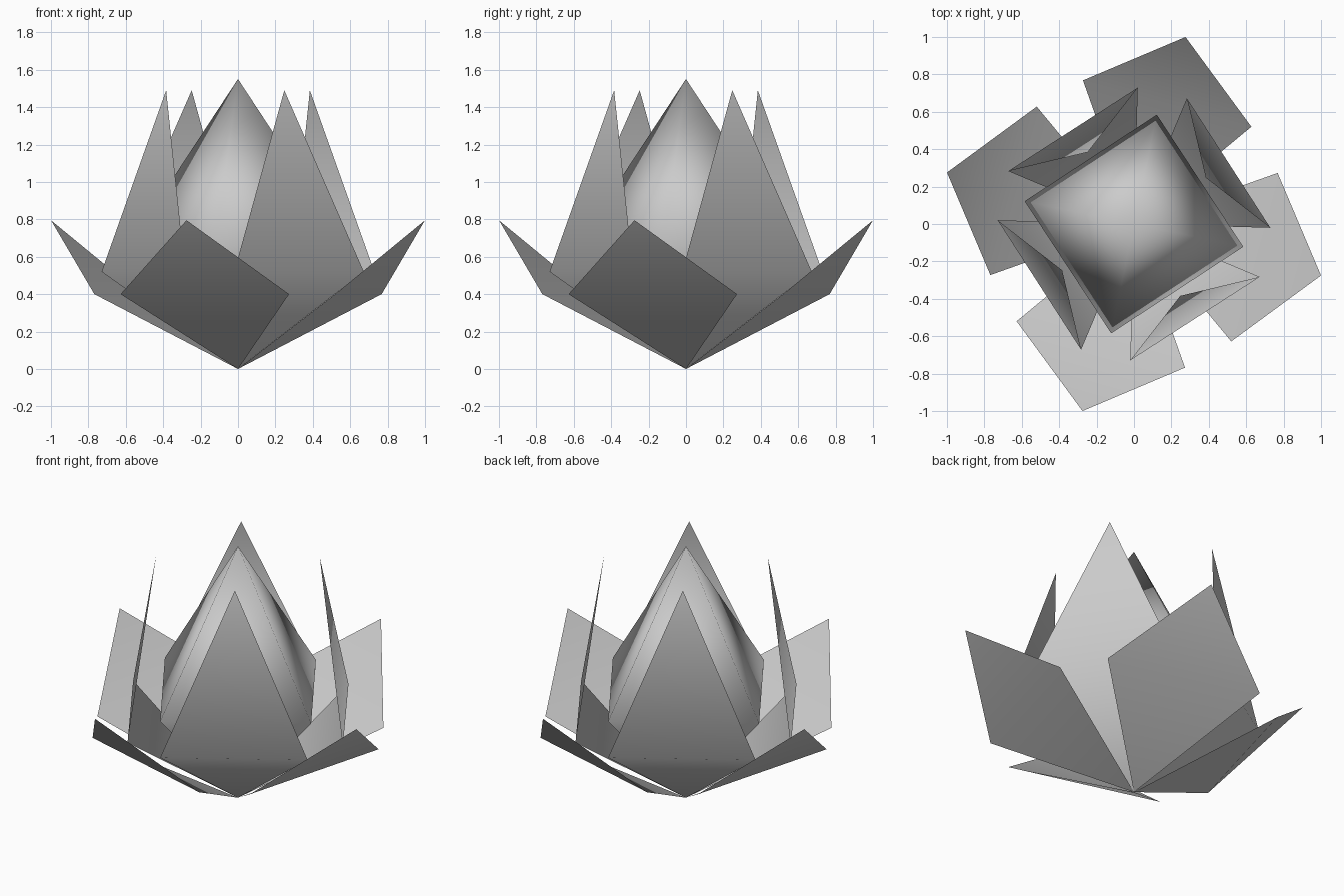
import bpy
import bmesh
from math import radians, cos, sin
from mathutils import Matrix

cube = bpy.data.objects.get("Cube")
if cube:
    bpy.data.objects.remove(cube, do_unlink=True)

# One plain grey for the whole flower
grey = bpy.data.materials.new("light_grey")
grey.use_nodes = True
colour = (0.6, 0.6, 0.6, 1.0)
grey.diffuse_color = colour
grey.node_tree.nodes["Principled BSDF"].inputs["Base Color"].default_value = colour


def finish(bm, name):
    """Turn a bmesh into a smooth grey object."""
    for face in bm.faces:
        face.smooth = True
    mesh = bpy.data.meshes.new(name)
    bm.to_mesh(mesh)
    bm.free()
    mesh.materials.append(grey)
    obj = bpy.data.objects.new(name, mesh)
    bpy.context.collection.objects.link(obj)
    return obj


def petal(name, angle, mid, half_width, tip):
    """Leaf folded across its widest line; mid and tip are (radius, height)."""
    bm = bmesh.new()
    base = bm.verts.new((0, 0, 0))
    right = bm.verts.new((mid[0], -half_width, mid[1]))
    left = bm.verts.new((mid[0], half_width, mid[1]))
    top = bm.verts.new((tip[0], 0, tip[1]))
    bm.faces.new((base, left, right)).normal_update()
    bm.faces.new((right, left, top)).normal_update()
    # Outer side of the petal carries the normals
    if bm.faces[:][0].normal.x < 0:
        bmesh.ops.reverse_faces(bm, faces=bm.faces[:])
    bm.transform(Matrix.Rotation(radians(angle), 4, "Z"))
    return finish(bm, name)


# Four spreading outer petals and four upright middle petals
for i in range(4):
    turn = 90 * i
    petal(f"outer_petal_{i + 1}", turn - 15.4, (0.668, 0.4), 0.467, (1.037, 0.795))
    petal(f"middle_petal_{i + 1}", turn - 57.2, (0.602, 0.52), 0.412, (0.457, 1.49))

# Closed four-sided bud in the centre
bm = bmesh.new()
foot = bm.verts.new((0, 0, 0))
apex = bm.verts.new((0, 0, 1.55))
ring = []
for i in range(4):
    a = radians(90 * i - 11.8)
    ring.append(bm.verts.new((0.597 * cos(a), 0.597 * sin(a), 0.66)))
for i in range(4):
    a, b = ring[i], ring[(i + 1) % 4]
    bm.faces.new((a, b, apex))
    bm.faces.new((b, a, foot))
finish(bm, "bud")
